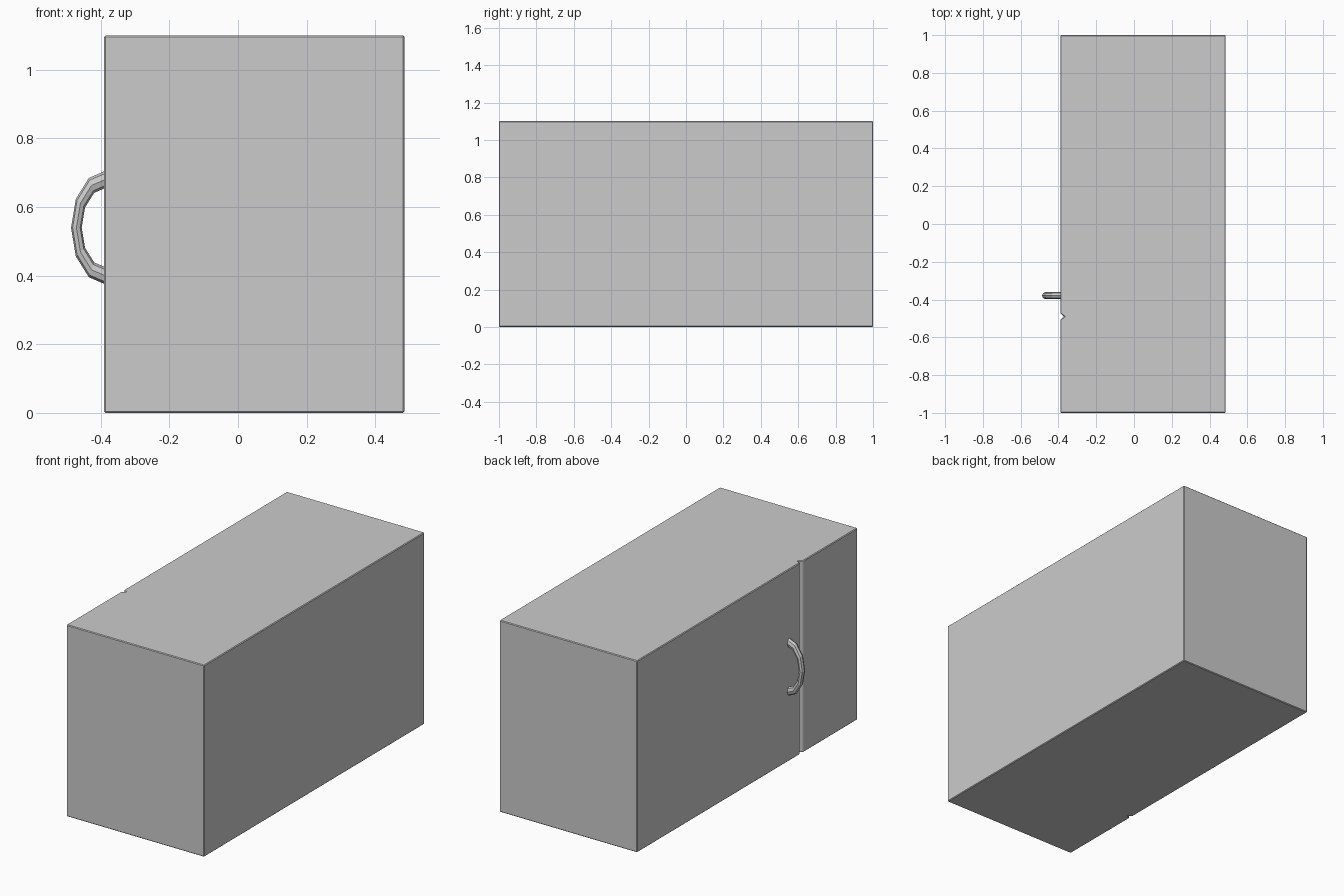
import bpy, bmesh, math

if "Cube" in bpy.data.objects:
    bpy.data.objects.remove(bpy.data.objects["Cube"])


def make_object(name, bm):
    bmesh.ops.recalc_face_normals(bm, faces=bm.faces[:])
    mesh = bpy.data.meshes.new(name)
    bm.to_mesh(mesh)
    bm.free()
    obj = bpy.data.objects.new(name, mesh)
    bpy.context.collection.objects.link(obj)
    return obj


# Cabinet body: floor-plan profile with the door groove notched in, raised to full height
LEFT, RIGHT, HEIGHT = -0.39, 0.485, 1.1
GROOVE_Y, GROOVE_HALF, GROOVE_DEPTH = -0.49, 0.016, 0.021
plan = [(LEFT, -1), (RIGHT, -1), (RIGHT, 1), (LEFT, 1),
        (LEFT, GROOVE_Y + GROOVE_HALF),
        (LEFT + GROOVE_DEPTH, GROOVE_Y),
        (LEFT, GROOVE_Y - GROOVE_HALF)]
bm = bmesh.new()
base = bm.faces.new([bm.verts.new((x, y, 0)) for x, y in plan])
top = bmesh.ops.extrude_face_region(bm, geom=[base])["geom"]
bmesh.ops.translate(bm, vec=(0, 0, HEIGHT),
                    verts=[g for g in top if isinstance(g, bmesh.types.BMVert)])
body = make_object("cabinet_body", bm)
bevel = body.modifiers.new("soft_edges", "BEVEL")
bevel.width = 0.004
bevel.segments = 1

# Door handle: half ring, squashed sideways, with its ends set into the body
SIDES, STEPS = 8, 6
MAJOR, MINOR = 0.142, 0.025
SQUASH_X, SQUASH_Y = 0.62, 0.72
bm = bmesh.new()
rings = []
for i in range(STEPS + 1):
    a = -math.pi / 2 + math.pi * i / STEPS
    ring = []
    for j in range(SIDES):
        t = 2 * math.pi * j / SIDES
        r = MAJOR + MINOR * math.cos(t)
        ring.append(bm.verts.new((-0.383 - SQUASH_X * r * math.cos(a),
                                  -0.379 + SQUASH_Y * MINOR * math.sin(t),
                                  0.54 + r * math.sin(a))))
    rings.append(ring)
for r0, r1 in zip(rings, rings[1:]):
    for j in range(SIDES):
        k = (j + 1) % SIDES
        bm.faces.new((r0[j], r0[k], r1[k], r1[j]))
bm.faces.new(rings[0])
bm.faces.new(rings[-1])
make_object("door_handle", bm)
